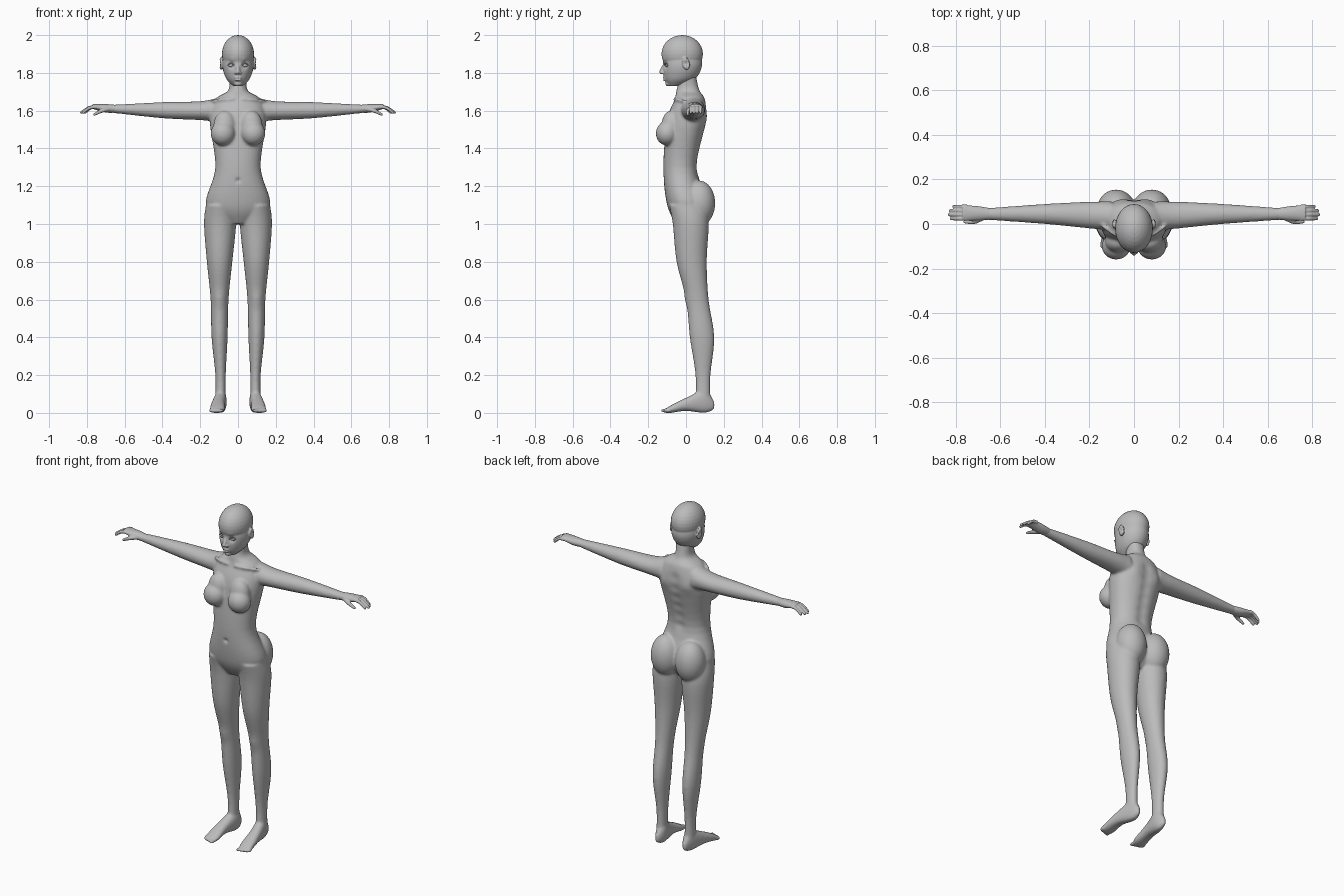
import bpy, bmesh
from math import cos, sin, pi, exp, copysign
from mathutils import Vector, Matrix

cube = bpy.data.objects.get("Cube")
if cube:
    bpy.data.objects.remove(cube, do_unlink=True)

grey = bpy.data.materials.new("plain_grey")
grey.use_nodes = True
grey.diffuse_color = (.5, .5, .5, 1)
grey.node_tree.nodes["Principled BSDF"].inputs["Base Color"].default_value = grey.diffuse_color
SIDES = 32
STEPS = 6


def spline(rows):
    """Smooth curve of row tuples passing through the given rows."""
    rows = [Vector(row) for row in rows]
    curve = []
    for i, (start, end) in enumerate(zip(rows, rows[1:])):
        leave = (end - rows[max(i - 1, 0)]) / 2
        arrive = (rows[min(i + 2, len(rows) - 1)] - start) / 2
        for step in range(STEPS):
            t = step / STEPS
            ease = t * t * (3 - 2 * t)
            curve.append(start.lerp(end, ease) + leave * t * (1 - t) ** 2
                         - arrive * t * t * (1 - t))
    return curve + [rows[-1]]


def bridge(bm, rings):
    rings = [[bm.verts.new(point) for point in ring] for ring in rings]
    for lower, upper in zip(rings, rings[1:]):
        for i in range(len(lower)):
            bm.faces.new((lower[i - 1], lower[i], upper[i], upper[i - 1]))
    bm.faces.new(rings[0][::-1])
    bm.faces.new(rings[-1])


def loft(bm, axis, rows, power=1):
    """Rows are (position on axis, low, high, low, high) of the other two axes."""
    first, second = [k for k in range(3) if k != axis]
    rings = []
    for along, low_a, high_a, low_b, high_b in spline(rows):
        ring = []
        for i in range(SIDES):
            angle = 2 * pi * i / SIDES
            point = Vector()
            point[axis] = along
            for k, low, high, wave in ((first, low_a, high_a, cos(angle)),
                                       (second, low_b, high_b, sin(angle))):
                wave = copysign(abs(wave) ** power, wave)
                point[k] = (low + high + (high - low) * wave) / 2
            ring.append(point)
        rings.append(ring)
    bridge(bm, rings)


def upright(bm, rows, power=1):
    """Centred loft from rows of (height, half width, front, back)."""
    loft(bm, 2, [(z, -width, width, front, back) for z, width, front, back in rows], power)


def blob(bm, centre, size, tilt=0):
    place = Matrix.LocRotScale(Vector(centre), Matrix.Rotation(tilt, 3, 'X'), Vector(size))
    bmesh.ops.create_uvsphere(bm, u_segments=SIDES, v_segments=SIDES // 2, radius=1, matrix=place)


def tube(bm, path, start, end):
    """Tapering round tube with a rounded tip."""
    points = spline(path)
    rings = []
    for i, point in enumerate(points):
        ahead = points[min(i + 1, len(points) - 1)] - points[max(i - 1, 0)]
        turn = ahead.to_track_quat('Z', 'Y')
        radius = start + (end - start) * i / (len(points) - 1)
        angles = [2 * pi * k / SIDES for k in range(SIDES)]
        rings.append([point + turn @ Vector((cos(a), sin(a), 0)) * radius for a in angles])
    bridge(bm, rings)
    blob(bm, points[-1], (end, end, end))


def mirror(bm):
    """Copy everything built so far to the other side."""
    copy = bmesh.ops.duplicate(bm, geom=bm.verts[:] + bm.edges[:] + bm.faces[:])["geom"]
    verts = [item for item in copy if isinstance(item, bmesh.types.BMVert)]
    bmesh.ops.scale(bm, vec=(-1, 1, 1), verts=verts)


def finish(name, bm):
    mesh = bpy.data.meshes.new(name)
    bmesh.ops.recalc_face_normals(bm, faces=bm.faces)
    bm.to_mesh(mesh)
    bm.free()
    mesh.materials.append(grey)
    mesh.shade_smooth()
    part = bpy.data.objects.new(name, mesh)
    bpy.context.scene.collection.objects.link(part)
    return part


def skin(name, bm, voxel, rounds, pushes=()):
    """Fuse the pieces to one smooth skin, then push it softly, alike on both sides."""
    part = finish(name, bm)
    fuse = part.modifiers.new("fuse", 'REMESH')
    fuse.mode, fuse.voxel_size = 'VOXEL', voxel
    soften = part.modifiers.new("soften", 'SMOOTH')
    soften.iterations = rounds
    graph = bpy.context.evaluated_depsgraph_get()
    mesh = bpy.data.meshes.new_from_object(part.evaluated_get(graph))
    part.modifiers.clear()
    part.data = mesh
    for centre, radius, shift in pushes:
        for vert in mesh.vertices:
            half = Vector((abs(vert.co.x), vert.co.y, vert.co.z))
            fade = exp(-((half - Vector(centre)).length / radius) ** 2)
            move = Vector(shift) * fade
            move.x = copysign(1, vert.co.x) * move.x
            vert.co += move
    mesh.materials.clear()
    mesh.materials.append(grey)
    mesh.shade_smooth()


# Leg: height, inner, outer, front, back
LEG = [(1.1, .02, .17, -.09, .1), (1, .01, .18, -.07, .12), (.8, .03, .165, -.05, .11),
       (.6, .05, .145, 0, .12), (.4, .055, .14, .02, .15), (.2, .065, .12, .05, .13),
       (.06, .065, .12, .05, .13)]
# Arm: distance out, front, back, bottom, top
ARM = [(.1, -.03, .1, 1.54, 1.67), (.2, -.02, .1, 1.55, 1.65), (.4, 0, .09, 1.56, 1.645),
       (.68, .02, .07, 1.59, 1.63)]
# Foot: depth, inner, outer, bottom, top
FOOT = [(.15, .08, .1, .02, .06), (.1, .06, .12, 0, .12), (0, .07, .14, .01, .08),
        (-.08, .07, .15, 0, .04), (-.11, .08, .15, 0, .02)]
# Torso and neck: height, half width, front, back
TORSO = [(1.8, .05, -.03, .05), (1.71, .05, -.05, .07), (1.66, .12, -.06, .1),
         (1.55, .15, -.1, .11), (1.3, .12, -.12, .06), (1.1, .17, -.1, .11), (1, .06, -.05, .06)]

bm = bmesh.new()
loft(bm, 2, LEG)
loft(bm, 0, ARM)
loft(bm, 1, FOOT, .85)
blob(bm, (.08, -.1, 1.48), (.065, .06, .065))
blob(bm, (.07, -.08, 1.52), (.06, .05, .08))
blob(bm, (.08, .07, 1.11), (.085, .085, .12))
tube(bm, [(.02, -.06, 1.66), (.08, -.05, 1.66), (.14, -.01, 1.65)], .008, .008)
for i in range(5):
    blob(bm, (.085 + .015 * i, -.12 + .006 * i, .012), (.01, .016, .01))
mirror(bm)
upright(bm, TORSO, .9)
# Spine furrow, navel, knees and shoulder blades
pushes = [((0, .11 - .01 * i, 1.6 - .06 * i), .03, (0, -.008, 0)) for i in range(6)]
pushes += [((0, -.12, 1.23), .012, (0, .01, 0)), ((.1, -.01, .6), .04, (0, -.006, 0)),
           ((.08, .1, 1.56), .04, (0, .007, 0))]
skin("body", bm, .0065, 10, pushes)

# Head: skull, face and jaw, nose, lips, chin and ears
bm = bmesh.new()
blob(bm, (.09, 0, 1.85), (.01, .02, .035), .2)
blob(bm, (.012, -.124, 1.8), (.008, .01, .007))
mirror(bm)
blob(bm, (0, -.02, 1.9), (.085, .11, .1))
upright(bm, [(1.92, .07, -.11, .07), (1.84, .083, -.122, .085), (1.77, .063, -.115, .05),
             (1.73, .025, -.09, -.03)])
tube(bm, [(0, -.11, 1.85), (0, -.12, 1.83), (0, -.13, 1.805)], .007, .012)
blob(bm, (0, -.113, 1.775), (.02, .011, .007))
blob(bm, (0, -.112, 1.763), (.018, .011, .007))
blob(bm, (0, -.094, 1.743), (.02, .015, .014))
# Mouth line, eye sockets, brows and ear hollows
pushes = [((0, -.124, 1.769), .008, (0, .004, 0)), ((.036, -.115, 1.84), .017, (0, .014, 0)),
          ((.035, -.12, 1.865), .014, (0, -.003, 0)), ((.1, 0, 1.85), .014, (-.009, 0, 0))]
skin("head", bm, .004, 4, pushes)

bm = bmesh.new()
blob(bm, (.037, -.098, 1.84), (.015, .012, .01))
mirror(bm)
finish("eyes", bm)

bm = bmesh.new()
tube(bm, [(.02, -.11, 1.84), (.036, -.112, 1.85), (.053, -.1, 1.843)], .003, .003)
mirror(bm)
finish("eyelids", bm)

# Palms, fingers and thumbs
bm = bmesh.new()
loft(bm, 0, [(.64, .02, .07, 1.59, 1.63), (.7, .015, .08, 1.59, 1.635),
             (.77, .015, .085, 1.61, 1.635)])
for i, reach in enumerate((.07, .08, .075, .06)):
    y = .024 + .018 * i
    tube(bm, [(.75, y, 1.62), (.75 + reach / 2, y, 1.615), (.75 + reach, y, 1.59)], .01, .007)
tube(bm, [(.68, .03, 1.61), (.72, .01, 1.6), (.76, .01, 1.58)], .014, .007)
mirror(bm)
skin("hands", bm, .0033, 3)
